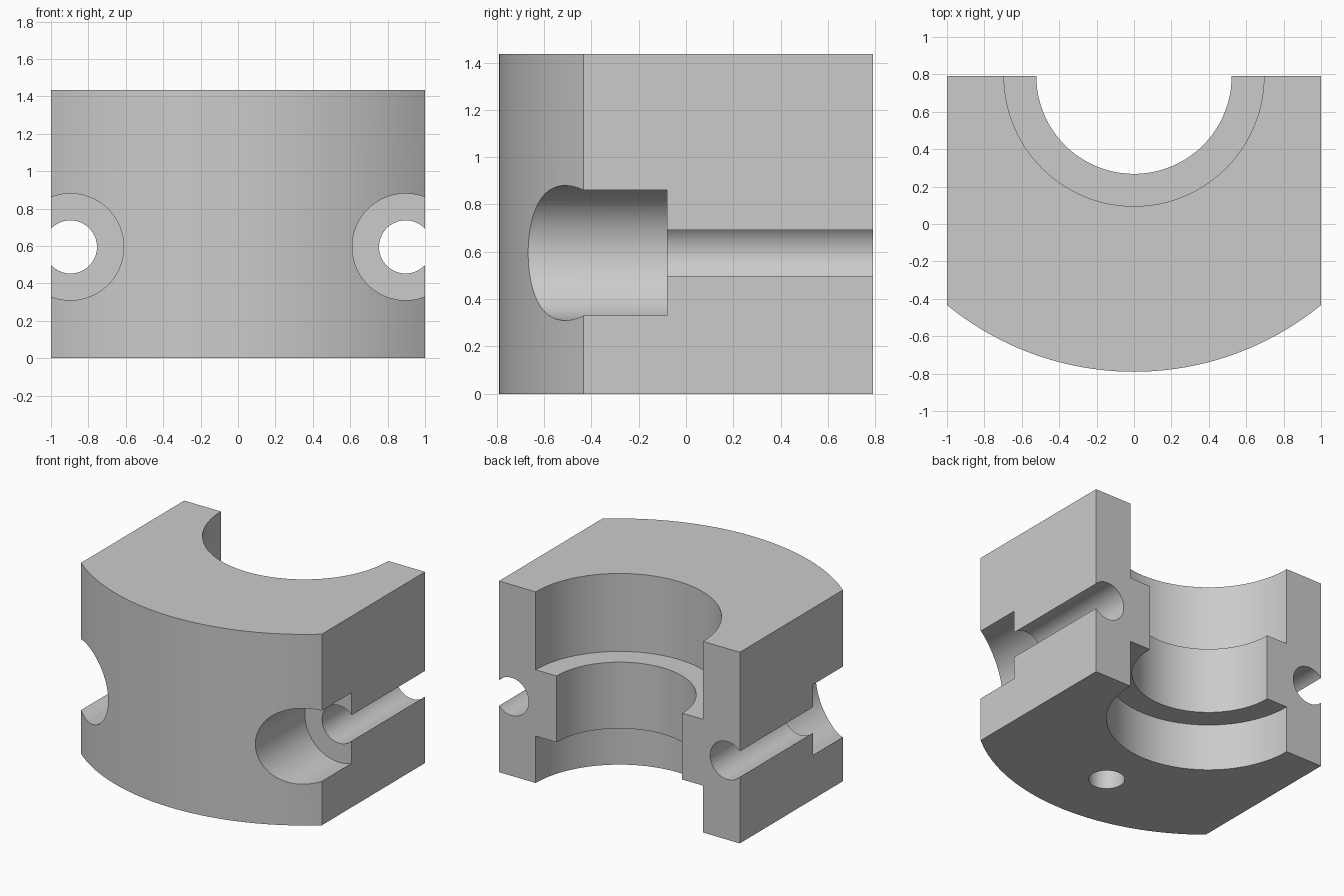
import bpy, bmesh, math
from mathutils import Matrix

cube = bpy.data.objects.get("Cube")
if cube:
    bpy.data.objects.remove(cube, do_unlink=True)

HALF_W, BACK, HEIGHT = 1.0, 0.79, 1.435
FRONT_R = 1.58          # front arc, centred on the back face
SEGMENTS = 96

grey = bpy.data.materials.new("plain grey")
grey.use_nodes = True
grey.diffuse_color = (0.6, 0.6, 0.6, 1)
grey.node_tree.nodes["Principled BSDF"].inputs["Base Color"].default_value = (0.6, 0.6, 0.6, 1)


def new_object(name, bm):
    bmesh.ops.recalc_face_normals(bm, faces=bm.faces)
    mesh = bpy.data.meshes.new(name)
    bm.to_mesh(mesh)
    bm.free()
    mesh.materials.append(grey)
    obj = bpy.data.objects.new(name, mesh)
    bpy.context.collection.objects.link(obj)
    return obj


def stepped_cylinder(name, steps, matrix):
    """Closed round solid through (radius, height) steps along local z."""
    bm = bmesh.new()
    rings = []
    for r, z in steps:
        angles = [2 * math.pi * i / SEGMENTS for i in range(SEGMENTS)]
        rings.append([bm.verts.new((r * math.cos(a), r * math.sin(a), z)) for a in angles])
    for low, high in zip(rings, rings[1:]):
        for i in range(SEGMENTS):
            j = (i + 1) % SEGMENTS
            bm.faces.new((low[i], low[j], high[j], high[i]))
    bm.faces.new(rings[0][::-1])
    bm.faces.new(rings[-1])
    bm.transform(matrix)
    return new_object(name, bm)


# Body: straight sides and back, curved front
bm = bmesh.new()
half_angle = math.asin(HALF_W / FRONT_R)
outline = [(-HALF_W, BACK), (HALF_W, BACK)]
for i in range(49):
    a = half_angle * (1 - i / 24)
    outline.append((FRONT_R * math.sin(a), BACK - FRONT_R * math.cos(a)))
base = bm.faces.new([bm.verts.new((x, y, 0)) for x, y in outline])
top = bmesh.ops.extrude_face_region(bm, geom=[base])["geom"]
bmesh.ops.translate(bm, vec=(0, 0, HEIGHT),
                    verts=[v for v in top if isinstance(v, bmesh.types.BMVert)])
body = new_object("clamp_half_body", bm)

# Half bore with a narrower collar in the middle
WIDE, NECK, LOW, HIGH = 0.695, 0.522, 0.352, 0.85
cutters = [stepped_cylinder(
    "bore_cutter",
    [(WIDE, -0.2), (WIDE, LOW), (NECK, LOW), (NECK, HIGH), (WIDE, HIGH), (WIDE, HEIGHT + 0.2)],
    Matrix.Translation((0, BACK, 0)))]

# Counterbored bolt holes that break through both sides
for side in (-1, 1):
    cutters.append(stepped_cylinder(
        "bolt_hole_cutter",
        [(0.285, -1.2), (0.285, -0.08), (0.142, -0.08), (0.142, 1.2)],
        Matrix.Translation((side * 0.896, 0, 0.595)) @ Matrix.Rotation(-math.pi / 2, 4, "X")))

# Blind pin hole in the underside
cutters.append(stepped_cylinder(
    "pin_hole_cutter", [(0.123, -0.2), (0.123, 0.5)], Matrix.Translation((0, -0.29, 0))))

# Cut the body and discard the cutters
bpy.ops.object.select_all(action="DESELECT")
body.select_set(True)
bpy.context.view_layer.objects.active = body
for cutter in cutters:
    cutter.hide_render = True
    mod = body.modifiers.new(cutter.name, "BOOLEAN")
    mod.operation, mod.solver, mod.object = "DIFFERENCE", "EXACT", cutter
    bpy.ops.object.modifier_apply(modifier=mod.name)
    bpy.data.objects.remove(cutter, do_unlink=True)

bpy.ops.object.shade_smooth_by_angle(angle=math.radians(25))
